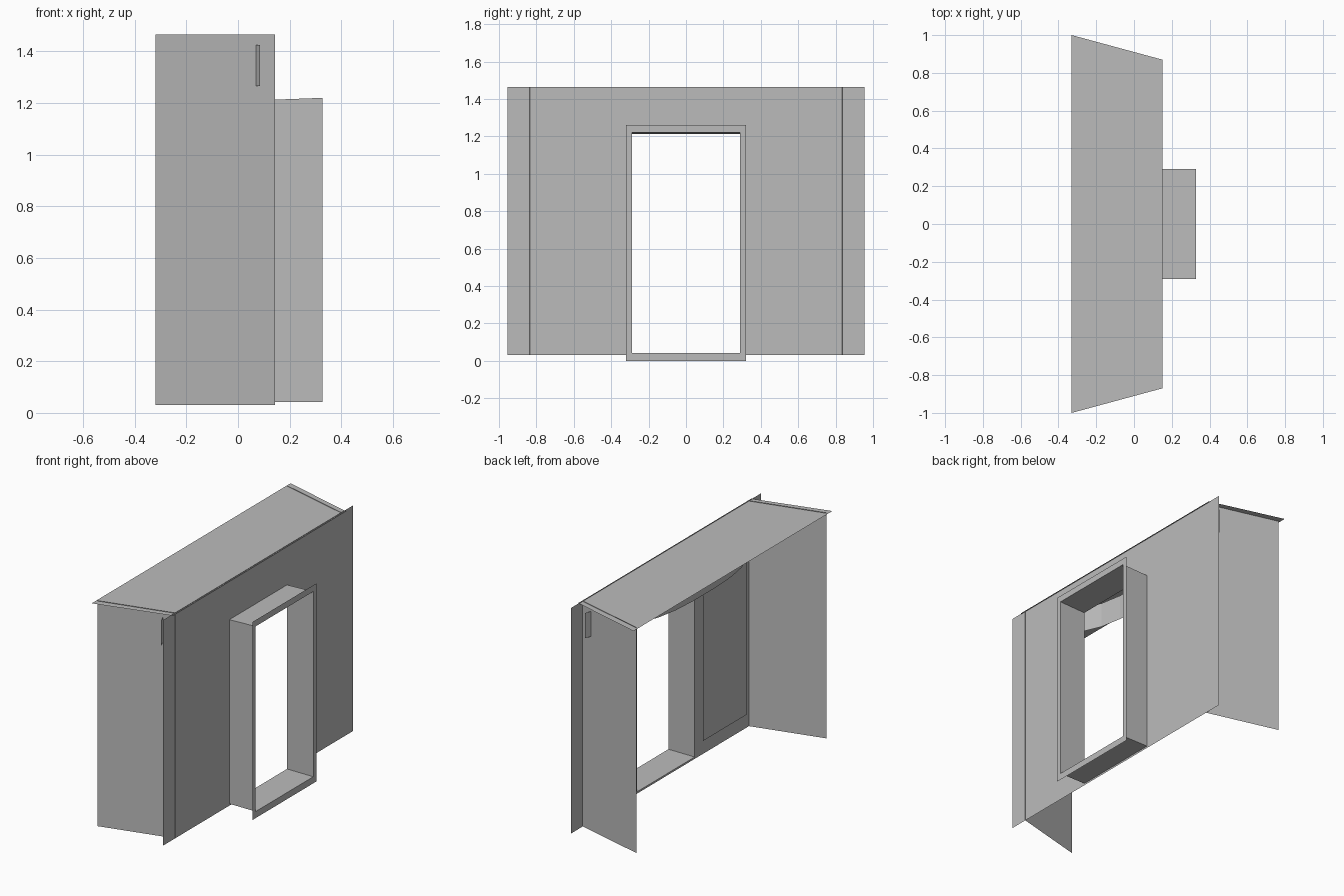
import bpy

cube = bpy.data.objects.get("Cube")
if cube:
    bpy.data.objects.remove(cube)

grey = bpy.data.materials.new("plain_grey")
grey.use_nodes = True
tone = (0.5, 0.5, 0.5, 1)
grey.diffuse_color = tone
grey.node_tree.nodes["Principled BSDF"].inputs["Base Color"].default_value = tone


def make(name, verts, faces):
    mesh = bpy.data.meshes.new(name)
    mesh.from_pydata(verts, [], faces)
    mesh.materials.append(grey)
    obj = bpy.data.objects.new(name, mesh)
    bpy.context.collection.objects.link(obj)
    return obj


def rect(x, y0, y1, z0, z1):
    """Corner loop of an upright rectangle facing +x."""
    return [(x, y0, z0), (x, y1, z0), (x, y1, z1), (x, y0, z1)]


def band(name, outer, inner):
    """Closed ring of four quads between two rectangles."""
    faces = [(i, (i + 1) % 4, 4 + (i + 1) % 4, 4 + i) for i in range(4)]
    return make(name, outer + inner, faces)


base, top = 0.03, 1.465
wall_x, frame_x, back_x = 0.142, 0.327, -0.32
door_wall = rect(wall_x, -0.29, 0.29, 0.042, 1.213)
door_front = rect(frame_x, -0.29, 0.29, 0.042, 1.22)

# Front wall with doorway, passage and outer trim
band("front_wall", rect(wall_x, -0.955, 0.955, base, top), door_wall)
band("door_passage", door_front, door_wall)
band("door_trim", rect(frame_x, -0.322, 0.322, 0, 1.26), door_front)

# Splayed side walls and inner lining panels
for side, label in ((1, "left"), (-1, "right")):
    front, back = (wall_x + 0.002, side * 0.835), (back_x, side * 0.955)
    make(label + "_side_wall",
         [(*front, base), (*back, base), (*back, top), (*front, top)],
         [(0, 1, 2, 3)])
    make(label + "_lining",
         rect(0.12, side * 0.34, side * 0.785, 0.13, 1.36), [(0, 1, 2, 3)])

# Overhanging roof sheet
roof_z = top - 0.003
make("roof", [(-0.33, -1, roof_z), (0.15, -0.87, roof_z),
              (0.15, 0.87, roof_z), (-0.33, 1, roof_z)], [(0, 1, 2, 3)])

# Bowed strip hanging under the roof, passing through both side walls
half = [(0.085, 0.893), (-0.04, 0.56), (-0.1, 0.42), (-0.125, 0.28), (-0.135, 0.12)]
path = [(x, -y) for x, y in half] + half[::-1]
verts = [(x, y, z) for x, y in path for z in (1.265, 1.425)]
faces = [(2 * i, 2 * i + 2, 2 * i + 3, 2 * i + 1) for i in range(len(path) - 1)]
make("bowed_strip", verts, faces)
